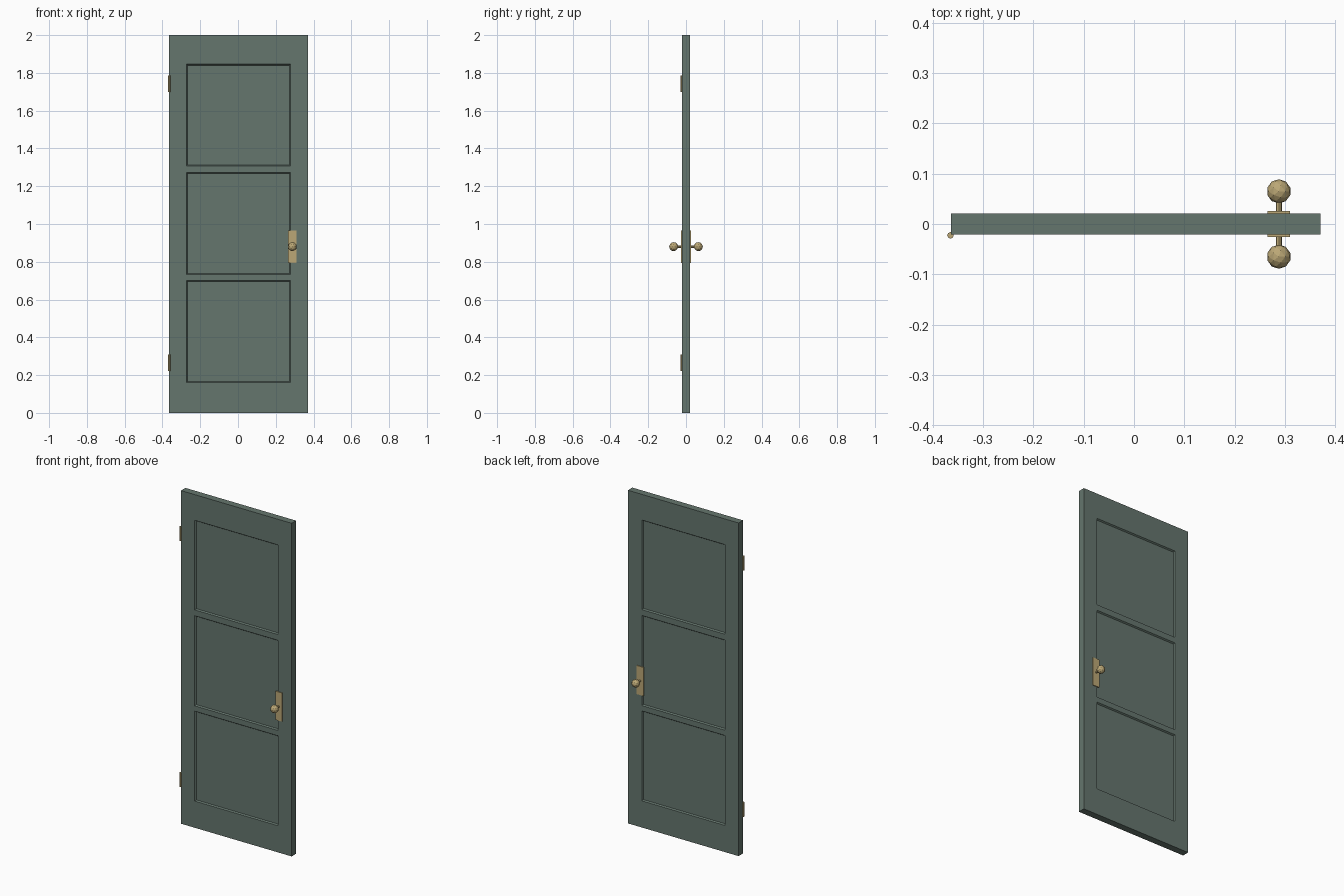
import bpy, bmesh, math
from mathutils import Matrix, Vector

if "Cube" in bpy.data.objects:
    bpy.data.objects.remove(bpy.data.objects["Cube"])


def material(name, rgb):
    m = bpy.data.materials.new(name)
    m.diffuse_color = (*rgb, 1)
    m.use_nodes = True
    m.node_tree.nodes["Principled BSDF"].inputs["Base Color"].default_value = m.diffuse_color
    return m


GREEN = material("grey_green_paint", (0.13, 0.18, 0.155))
BRASS = material("aged_brass", (0.50, 0.39, 0.18))


def finish(bm, name, mat):
    bmesh.ops.recalc_face_normals(bm, faces=bm.faces[:])
    me = bpy.data.meshes.new(name)
    bm.to_mesh(me)
    bm.free()
    me.materials.append(mat)
    ob = bpy.data.objects.new(name, me)
    bpy.context.collection.objects.link(ob)
    return ob


def box(name, lo, hi, mat):
    bm = bmesh.new()
    size = Vector(hi) - Vector(lo)
    mid = (Vector(hi) + Vector(lo)) / 2
    bmesh.ops.create_cube(bm, size=1, matrix=Matrix.Translation(mid) @ Matrix.Diagonal((*size, 1)))
    return finish(bm, name, mat)


def rod(name, centre, radius, length, sides, mat, rot=Matrix()):
    bm = bmesh.new()
    bmesh.ops.create_cone(bm, cap_ends=True, segments=sides, radius1=radius, radius2=radius,
                          depth=length, matrix=Matrix.Translation(centre) @ rot)
    return finish(bm, name, mat)


# Door slab: front and back grids with the panel cells sunk behind a sloped border
T = 0.021
xs = [-0.364, -0.273, 0.279, 0.371]
zs = [0, 0.16, 0.70, 0.732, 1.273, 1.308, 1.846, 2.0]
bm = bmesh.new()
panels = []
grids = []
for y in (-T, T):
    grid = [[bm.verts.new((x, y, z)) for z in zs] for x in xs]
    grids.append(grid)
    for i in range(len(xs) - 1):
        for j in range(len(zs) - 1):
            f = bm.faces.new((grid[i][j], grid[i + 1][j], grid[i + 1][j + 1], grid[i][j + 1]))
            if i == 1 and j in (1, 3, 5):
                panels.append(f)
# Slab edges join the two grids
a, b = grids
for j in range(len(zs) - 1):
    for i in (0, -1):
        bm.faces.new((a[i][j], b[i][j], b[i][j + 1], a[i][j + 1]))
for i in range(len(xs) - 1):
    for j in (0, -1):
        bm.faces.new((a[i][j], b[i][j], b[i + 1][j], a[i + 1][j]))
bmesh.ops.recalc_face_normals(bm, faces=bm.faces[:])
bmesh.ops.inset_individual(bm, faces=panels, thickness=0.008, depth=-0.008)
finish(bm, "door_slab", GREEN)

# Knob sets on both faces
KX, KZ = 0.288, 0.88
for side, s in (("front", -1), ("back", 1)):
    y0, y1 = sorted((s * (T - 0.002), s * 0.0255))
    box(side + "_lock_plate", (KX - 0.022, y0, KZ - 0.086), (KX + 0.022, y1, KZ + 0.086), BRASS)
    rod(side + "_knob_stem", (KX, s * 0.038, KZ), 0.006, 0.034, 8, BRASS,
        Matrix.Rotation(math.pi / 2, 4, 'X'))
    bm = bmesh.new()
    bmesh.ops.create_icosphere(bm, subdivisions=2, radius=0.024,
                               matrix=Matrix.Translation((KX, s * 0.065, KZ)))
    finish(bm, side + "_knob", BRASS)

# Hinge barrels on the front left edge
for name, z in (("lower_hinge", 0.265), ("upper_hinge", 1.743)):
    rod(name, (-0.365, -0.0225, z), 0.0065, 0.086, 8, BRASS)
